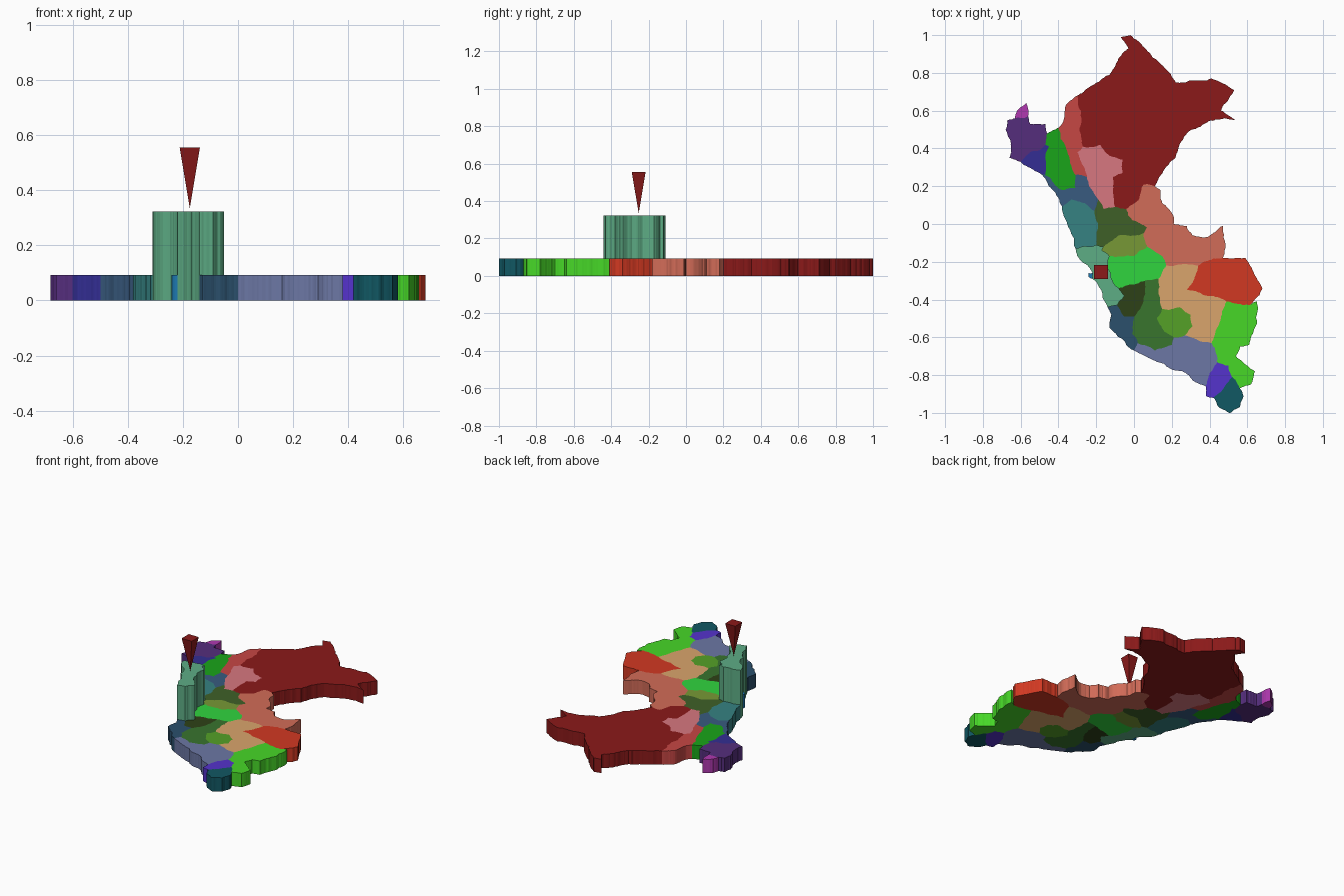
import bpy, bmesh, random
from mathutils import Vector

if "Cube" in bpy.data.objects:
    bpy.data.objects.remove(bpy.data.objects["Cube"])


# Colours are given as seen on screen and turned into linear values
def paint(obj, rgb):
    mat = bpy.data.materials.new(obj.name + "_colour")
    linear = [((min(c / 0.9, 1) + 0.055) / 1.055) ** 2.4 for c in rgb]
    mat.diffuse_color = (*linear, 1)
    mat.use_nodes = True
    mat.node_tree.nodes["Principled BSDF"].inputs["Base Color"].default_value = mat.diffuse_color
    obj.data.materials.append(mat)


def finish(bm, name, rgb):
    bmesh.ops.recalc_face_normals(bm, faces=bm.faces[:])
    mesh = bpy.data.meshes.new(name)
    bm.to_mesh(mesh)
    bm.free()
    obj = bpy.data.objects.new(name, mesh)
    bpy.context.collection.objects.link(obj)
    paint(obj, rgb)


# Ragged border: seeded by the edge itself, so neighbours share the same line
def ragged(a, b):
    d = (b - a).length
    if d < 0.014:
        return [a]
    lo, hi = sorted((tuple(round(c, 5) for c in a), tuple(round(c, 5) for c in b)))
    rng = random.Random(str((lo, hi)))
    mid = (a + b) / 2 + Vector((rng.uniform(-1, 1), rng.uniform(-1, 1))) * d * 0.09
    return ragged(a, mid) + ragged(mid, b)


# Extruded map piece; corner points are in hundredths of a unit
def region(name, rgb, points, height=0.092):
    corners = [Vector(p) / 100 for p in points]
    line = []
    for a, b in zip(corners, corners[1:] + corners[:1]):
        line += ragged(a, b)
    bm = bmesh.new()
    base = bm.faces.new([bm.verts.new((p.x, p.y, 0)) for p in line])
    ext = bmesh.ops.extrude_face_region(bm, geom=[base], use_keep_orig=True)
    top = [v for v in ext["geom"] if isinstance(v, bmesh.types.BMVert)]
    bmesh.ops.translate(bm, verts=top, vec=(0, 0, height))
    finish(bm, name, rgb)


# Northern pieces
region("north_east_forest", (.49, .09, .09), [
    (-30, 68), (-21, 74), (-13, 79), (-8, 88), (-3, 93), (-7, 99), (-2, 100), (2, 97),
    (6, 93), (10, 88), (15, 84), (20, 78), (22, 75), (32, 76), (41, 77), (46, 75),
    (53, 71), (50, 66), (46, 60), (54, 55), (48, 56), (37, 53), (29, 49), (24, 42),
    (22, 35), (18, 31), (13, 24), (11, 20), (5, 21), (3, 14), (-4, 8), (-10, 9),
    (-11, 17), (-11, 25), (-6, 27), (-6, 34), (-13, 36), (-18, 42), (-27, 41),
    (-29, 50), (-28, 60)])
region("north_highland", (.70, .25, .24), [
    (-30, 68), (-28, 60), (-29, 50), (-27, 41), (-30, 38), (-28, 33), (-25, 25),
    (-31, 26), (-34, 33), (-36, 40), (-39, 45), (-40, 51), (-37, 56), (-36, 63)])
region("north_west_highland", (.09, .58, .09), [
    (-40, 51), (-39, 45), (-36, 40), (-34, 33), (-31, 26), (-31, 19), (-38, 18),
    (-42, 21), (-47, 26), (-47, 35), (-45, 41), (-47, 42), (-46, 48)])
region("north_west_coast", (.30, .16, .44), [
    (-63, 56), (-56, 57), (-55, 53), (-47, 53), (-46, 48), (-47, 42), (-50, 39),
    (-55, 38), (-60, 33), (-66, 35), (-65, 41), (-68, 50), (-67, 55)])
region("north_west_tip", (.62, .20, .62), [
    (-63, 56), (-56, 57), (-56, 61), (-57, 64), (-62, 60)])
region("north_small_coast", (.18, .16, .52), [
    (-60, 33), (-55, 38), (-50, 39), (-47, 42), (-45, 41), (-47, 35), (-47, 26), (-50, 27)])
region("north_coast", (.20, .32, .45), [
    (-50, 27), (-47, 26), (-42, 21), (-38, 18), (-31, 19), (-31, 26), (-25, 25),
    (-24, 21), (-19, 13), (-21, 7), (-26, 11), (-33, 13), (-38, 9), (-45, 20)])
region("north_inner_valley", (.76, .42, .45), [
    (-27, 41), (-18, 42), (-13, 36), (-6, 34), (-6, 27), (-11, 25), (-11, 17), (-10, 9),
    (-16, 8), (-19, 13), (-24, 21), (-25, 25), (-28, 33), (-30, 38)])

# Central pieces
region("central_north_coast", (.19, .46, .46), [
    (-38, 9), (-33, 13), (-26, 11), (-21, 7), (-19, 0), (-20, -11), (-24, -12),
    (-31, -13), (-34, -3)])
region("central_north_highland", (.22, .34, .14), [
    (-21, 7), (-19, 13), (-16, 8), (-10, 9), (-4, 8), (-1, 2), (7, -2), (5, -5),
    (-8, -6), (-16, -12), (-20, -11), (-19, 0)])
region("central_small_highland", (.42, .54, .19), [
    (-16, -12), (-8, -6), (5, -5), (7, -12), (0, -17), (-13, -17), (-17, -14)])
region("east_forest", (.74, .38, .31), [
    (5, 21), (11, 20), (14, 18), (15, 11), (21, 4), (21, 0), (28, -1), (31, -6),
    (38, -7), (47, -1), (47, -18), (37, -20), (34, -22), (17, -22), (15, -17),
    (7, -12), (5, -5), (7, -2), (-1, 2), (-4, 8), (3, 14)])
region("central_valley", (.17, .75, .22), [
    (-13, -17), (0, -17), (7, -12), (15, -17), (17, -22), (13, -29), (6, -30),
    (-2, -32), (-8, -34), (-12, -29), (-14, -23)])
region("raised_capital_region", (.33, .61, .47), [
    (-31, -13), (-24, -12), (-20, -11), (-16, -12), (-17, -14), (-13, -17), (-14, -23),
    (-12, -29), (-8, -34), (-5, -38), (-9, -43), (-14, -44), (-18, -34), (-22, -29),
    (-22, -26), (-26, -21), (-30, -17)], 0.322)
region("small_port", (.10, .42, .62), [(-22, -29), (-22, -26), (-24, -26), (-24, -28)])

# Southern pieces
region("dark_inner_highland", (.16, .23, .08), [
    (-8, -34), (-2, -32), (6, -30), (6, -37), (5, -41), (0, -49), (-5, -49), (-9, -43),
    (-5, -38)])
region("south_central_coast", (.15, .28, .38), [
    (-14, -44), (-9, -43), (-5, -49), (0, -49), (-1, -58), (2, -63), (0, -67),
    (-8, -60), (-13, -55), (-12, -48)])
region("south_central_highland", (.20, .41, .16), [
    (6, -30), (13, -29), (13, -37), (15, -45), (12, -50), (16, -57), (21, -60),
    (20, -64), (11, -67), (2, -63), (-1, -58), (0, -49), (5, -41), (6, -37)])
region("south_small_highland", (.30, .57, .14), [
    (15, -45), (24, -44), (30, -48), (31, -54), (27, -59), (21, -60), (16, -57), (12, -50)])
region("south_inner_highland", (.77, .58, .38), [
    (17, -22), (34, -22), (32, -29), (28, -35), (40, -38), (49, -41), (46, -50),
    (43, -58), (41, -63), (33, -61), (27, -59), (31, -54), (30, -48), (24, -44),
    (15, -45), (13, -37), (13, -29)])
region("south_east_forest", (.74, .20, .12), [
    (34, -22), (37, -20), (47, -18), (59, -18), (63, -25), (68, -34), (64, -40),
    (61, -43), (49, -41), (40, -38), (28, -35), (32, -29)])
region("south_east_lake_region", (.25, .76, .14), [
    (49, -41), (61, -43), (65, -41), (65, -53), (63, -58), (61, -64), (56, -65),
    (54, -70), (60, -75), (64, -78), (62, -85), (56, -87), (52, -81), (50, -75),
    (44, -73), (43, -66), (41, -63), (43, -58), (46, -50)])
region("south_coast", (.38, .42, .58), [
    (0, -67), (2, -63), (11, -67), (20, -64), (21, -60), (27, -59), (33, -61),
    (41, -63), (43, -66), (44, -73), (40, -79), (38, -86), (29, -80), (16, -74), (6, -70)])
region("south_small_coast", (.30, .18, .72), [
    (44, -73), (50, -75), (52, -81), (48, -86), (42, -92), (38, -91), (38, -86), (40, -79)])
region("south_tip", (.06, .31, .35), [
    (52, -81), (56, -87), (58, -91), (56, -97), (51, -100), (45, -97), (42, -92), (48, -86)])

# Inverted four-sided pointer over the raised region
bm = bmesh.new()
tip = bm.verts.new((-.175, -.253, .335))
rim = [bm.verts.new((-.175 + sx * .037, -.253 + sy * .037, .556))
       for sx, sy in ((-1, -1), (1, -1), (1, 1), (-1, 1))]
bm.faces.new(rim)
for i in range(4):
    bm.faces.new((tip, rim[i], rim[(i + 1) % 4]))
finish(bm, "pointer", (.49, .09, .09))
